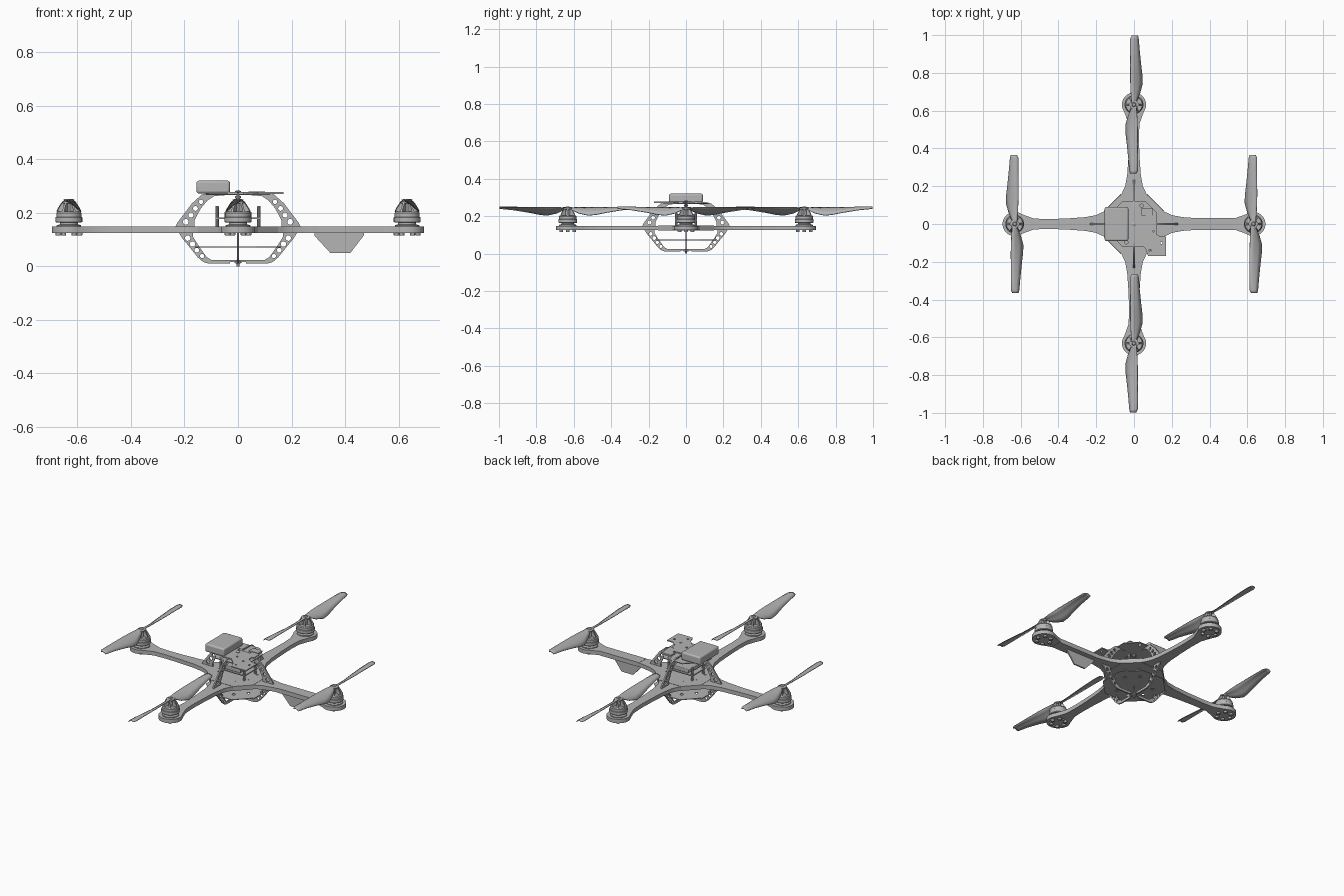
import bpy, bmesh, math
from math import pi, cos, sin
from mathutils import Matrix

if "Cube" in bpy.data.objects:
    bpy.data.objects.remove(bpy.data.objects["Cube"], do_unlink=True)

GREY = bpy.data.materials.new("mid_grey")
GREY.use_nodes = True
GREY.diffuse_color = (0.46, 0.46, 0.46, 1)
GREY.node_tree.nodes["Principled BSDF"].inputs["Base Color"].default_value = (0.46, 0.46, 0.46, 1)


def finish(ob, smooth=True):
    ob.data.materials.clear()
    ob.data.materials.append(GREY)
    bpy.ops.object.select_all(action='DESELECT')
    ob.select_set(True)
    bpy.context.view_layer.objects.active = ob
    if smooth:
        bpy.ops.object.shade_smooth_by_angle(angle=math.radians(35))
    return ob


def circle(x, y, r, n=16):
    return [(x + r * cos(2 * pi * i / n), y + r * sin(2 * pi * i / n)) for i in range(n)]


def plate(name, outline, holes, thick, loc=(0, 0, 0), rot=(0, 0, 0)):
    """Flat sheet with cut-outs, made from a filled 2D curve."""
    cu = bpy.data.curves.new(name, 'CURVE')
    cu.dimensions, cu.fill_mode, cu.extrude = '2D', 'BOTH', thick / 2
    for pts in [outline] + holes:
        sp = cu.splines.new('POLY')
        sp.points.add(len(pts) - 1)
        for p, q in zip(sp.points, pts):
            p.co = (q[0], q[1], 0, 1)
        sp.use_cyclic_u = True
    ob = bpy.data.objects.new(name, cu)
    bpy.context.collection.objects.link(ob)
    ob.location, ob.rotation_euler = loc, rot
    bpy.ops.object.select_all(action='DESELECT')
    ob.select_set(True)
    bpy.context.view_layer.objects.active = ob
    bpy.ops.object.convert(target='MESH')
    return finish(bpy.context.view_layer.objects.active)


def lathe(name, profile, loc, n=28):
    """Turned part from (radius, height) points, closed on the axis."""
    bm = bmesh.new()
    rings = [[bm.verts.new((r * cos(2 * pi * i / n), r * sin(2 * pi * i / n), z)) for i in range(n)]
             for r, z in profile]
    for a, b in zip(rings, rings[1:]):
        for i in range(n):
            bm.faces.new((a[i], a[(i + 1) % n], b[(i + 1) % n], b[i]))
    bm.faces.new(rings[0][::-1])
    bm.faces.new(rings[-1])
    me = bpy.data.meshes.new(name)
    bm.to_mesh(me)
    bm.free()
    ob = bpy.data.objects.new(name, me)
    bpy.context.collection.objects.link(ob)
    ob.location = loc
    return finish(ob)


def box(name, lo, hi, bevel=0.0):
    bpy.ops.mesh.primitive_cube_add(size=1, location=[(a + b) / 2 for a, b in zip(lo, hi)])
    ob = bpy.context.object
    ob.name = name
    ob.data.transform(Matrix.Diagonal([b - a for a, b in zip(lo, hi)] + [1]))
    if bevel:
        m = ob.modifiers.new("bevel", 'BEVEL')
        m.width, m.segments = bevel, 3
    return finish(ob)


def propeller(name, loc, hand):
    """Two twisted blades; hand mirrors the spin direction."""
    # radius, straight edge x, bulged edge x, straight edge z, bulged edge z
    stations = [(0.0, -.013, .013, .243, .237), (.025, -.014, .016, .245, .231),
                (.06, -.017, .031, .247, .215), (.11, -.019, .045, .248, .204),
                (.15, -.02, .044, .248, .208), (.21, -.02, .037, .248, .220),
                (.29, -.02, .029, .248, .233), (.35, -.02, .024, .247, .239),
                (.365, -.012, .02, .246, .240)]
    bm = bmesh.new()
    for s in (1, -1):
        rows = []
        for r, a, b, za, zb in stations:
            row = []
            for t in (0, .33, .67, 1):
                camber = .006 * 4 * t * (1 - t)
                row.append(bm.verts.new((s * hand * (a + (b - a) * t), s * r, za + (zb - za) * t + camber)))
            rows.append(row)
        for p, q in zip(rows, rows[1:]):
            for i in range(3):
                bm.faces.new((p[i], p[i + 1], q[i + 1], q[i]))
    bmesh.ops.recalc_face_normals(bm, faces=bm.faces)
    me = bpy.data.meshes.new(name)
    bm.to_mesh(me)
    bm.free()
    ob = bpy.data.objects.new(name, me)
    bpy.context.collection.objects.link(ob)
    ob.location = loc
    m = ob.modifiers.new("thickness", 'SOLIDIFY')
    m.thickness, m.offset = .004, 0
    return finish(ob)


# Arm outline: waisted beam ending in a round motor pad
R = 0.632
side = [(.06, .12), (.12, .10), (.16, .066), (.2, .047), (.26, .036), (.36, .029), (.46, .026),
        (.53, .029), (.57, .043)]
pad = [(R + .064 * cos(a), .064 * sin(a)) for a in [math.radians(125 - 250 * i / 20) for i in range(21)]]
arm = side + pad + [(x, -y) for x, y in reversed(side)]
pad_holes = [circle(R + .04 * cos(a), .04 * sin(a), .007, 10) for a in [i * pi / 3 for i in range(6)]]

# Upright frame brackets, drawn as (outwards, height)
upper = [(.235, .146), (.225, .165), (.172, .235), (.135, .268), (.10, .276), (.045, .276), (.045, .266),
         (.09, .262), (.115, .245), (.14, .215), (.163, .17), (.163, .146)]
upper_holes = [circle(.195, .166, .011), circle(.176, .192, .010), circle(.159, .216, .009),
               circle(.138, .241, .008)]
lower = [(.222, .127), (.21, .107), (.15, .033), (.13, .016), (.11, .010), (.03, .010), (.03, .016),
         (0, .018), (0, .024), (.10, .024), (.118, .035), (.148, .078), (.168, .11), (.168, .127)]
lower_holes = [circle(.188, .105, .010), circle(.17, .083, .010), circle(.154, .060, .009),
               circle(.134, .038, .008)]

for k, label in enumerate(("left", "back", "right", "front")):
    a = k * pi / 2
    plate(label + "_arm", arm, pad_holes, .023, (0, 0, .1365), (0, 0, a))
    plate(label + "_upper_bracket", upper, upper_holes, .008, (0, 0, 0), (pi / 2, 0, a))
    plate(label + "_leg", lower, lower_holes, .008, (0, 0, 0), (pi / 2, 0, a))
    x, y = R * cos(a), R * sin(a)
    # Motor: fixed base, rotating can, open bell with struts and shaft
    lathe(label + "_motor_base", [(.046, .148), (.046, .153), (.034, .157), (.034, .166)], (x, y, 0))
    lathe(label + "_motor_can", [(.046, .163), (.05, .166), (.05, .183), (.047, .185), (.047, .199),
                                 (.043, .204), (.02, .204)], (x, y, 0))
    lathe(label + "_motor_hub", [(.016, .2), (.016, .234), (.024, .236), (.024, .243), (.012, .246),
                                 (.008, .252)], (x, y, 0), 16)
    for i in range(6):
        b = i * pi / 3
        strut = plate(label + "_bell_strut", [(.012, .203), (.044, .203), (.04, .213), (.026, .236), (.012, .236)],
                      [], .008, (x, y, 0), (pi / 2, 0, b))
        lathe(label + "_motor_screw", [(.009, .115), (.010, .117), (.010, .125)],
              (x + .04 * cos(b), y + .04 * sin(b), 0), 10)
    propeller(label + "_propeller", (x, y, 0), 1 if k % 2 else -1)

# Central octagonal plates
def octagon(r, c):
    return [(r, -c), (r, c), (c, r), (-c, r), (-r, c), (-r, -c), (-c, -r), (c, -r)]

ring = [circle(.105 * cos(a), .105 * sin(a), .009, 10) for a in [pi / 8 + i * pi / 4 for i in range(8)]]
plate("middle_deck", octagon(.15, .075), ring, .026, (0, 0, .1365))
plate("lower_deck", octagon(.16, .07), ring, .004, (0, 0, .072))
plate("top_deck", octagon(.12, .06), ring[1::2], .005, (0, 0, .268))

# Inner electronics stack on four posts
box("flight_board", (-.085, -.06, .176), (.085, .06, .182))
box("flight_unit", (-.05, -.05, .182), (.05, .05, .205), .004)
for sx in (-1, 1):
    for sy in (-1, 1):
        lathe("board_post", [(.007, .148), (.007, .222), (.004, .226)], (sx * .078, sy * .052, 0), 10)
    box("board_cross_rail", (sx * .078 - .005, -.055, .205), (sx * .078 + .005, .055, .211))

# Top box and angled board
box("top_box", (-.155, -.09, .272), (-.03, .09, .32), .009)
box("top_box_tray", (-.12, -.05, .266), (-.02, .05, .274))
board = [(-.04, -.09), (-.04, .02), (.05, .03), (.1, -.015), (.1, -.04), (.135, -.065), (.17, -.065),
         (.17, -.17), (.075, -.17), (.06, -.13), (.02, -.09)]
plate("top_board", board, [circle(.09, -.08, .006), circle(.145, -.1, .006), circle(.085, -.14, .006),
                           circle(.03, -.05, .006)], .006, (0, 0, .274))
box("small_connector", (.04, .045, .27), (.1, .085, .279))
box("side_connector", (.06, -.01, .271), (.11, .045, .276))

# Centre spindles
lathe("top_spindle", [(.005, .25), (.012, .256), (.012, .262), (.005, .264), (.005, .272), (.012, .274),
                      (.012, .28), (.005, .284)], (0, 0, 0), 12)
lathe("bottom_spindle", [(.005, 0), (.005, .01), (.013, .012), (.013, .018), (.004, .02), (.004, .125)],
      (0, 0, 0), 12)

# Hanging fin and pad on the left arm
plate("hanging_fin", [(.285, .127), (.285, .115), (.345, .05), (.42, .05), (.47, .115), (.47, .127)], [],
      .008, (0, 0, 0), (pi / 2, 0, 0))
box("arm_sleeve", (.285, -.033, .124), (.55, .033, .1495))
